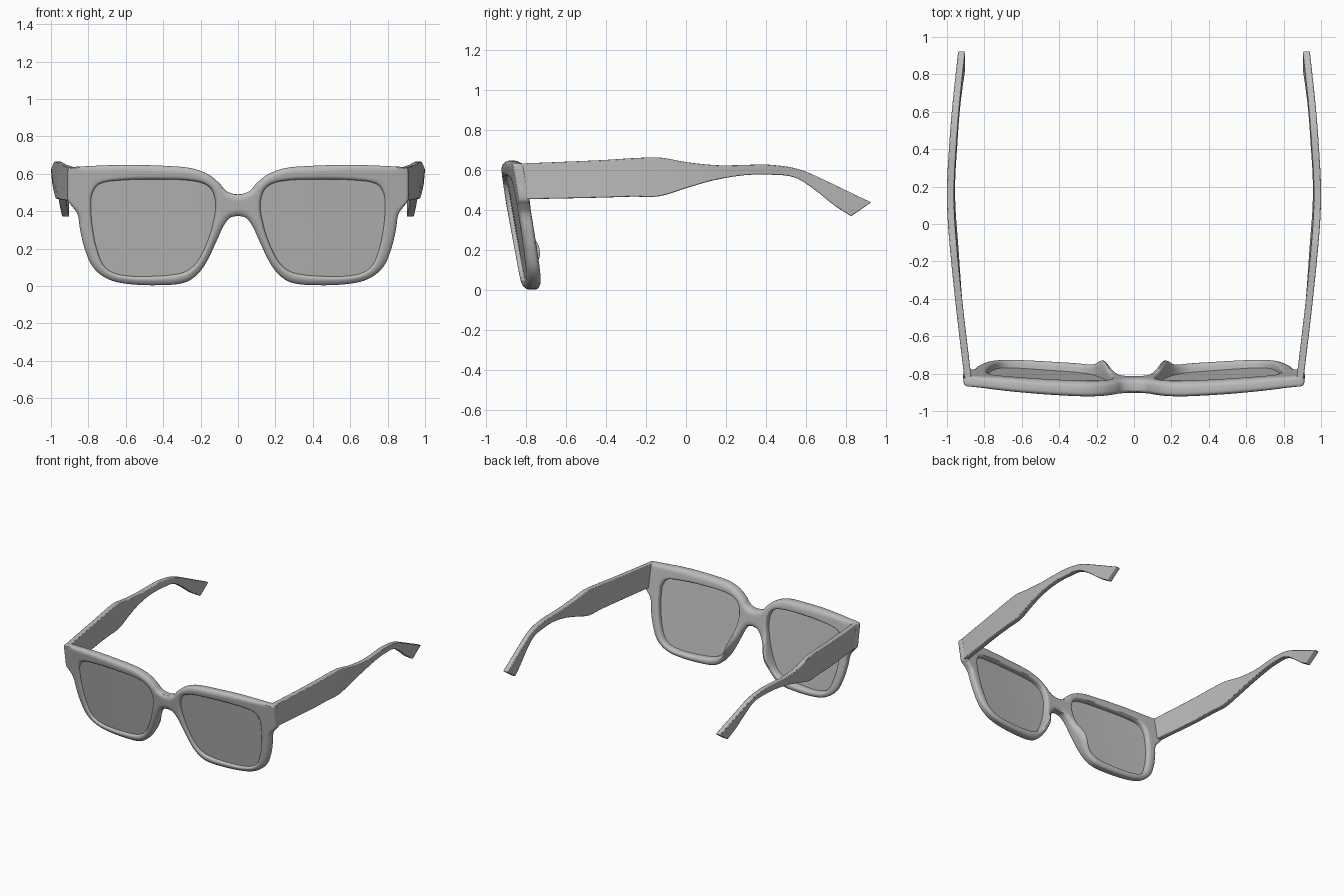
import bpy
import bmesh
import math
from mathutils import Vector

if "Cube" in bpy.data.objects:
    bpy.data.objects.remove(bpy.data.objects["Cube"])

grey = bpy.data.materials.new("plain grey")
grey.use_nodes = True
colour = (0.5, 0.5, 0.5, 1)
grey.diffuse_color = colour
grey.node_tree.nodes["Principled BSDF"].inputs["Base Color"].default_value = colour


def smooth(points, steps, closed=False):
    """Smooth curve through the points, with tangents scaled to each segment."""
    pts = [Vector(p) for p in points]
    n = len(pts)
    pick = (lambda i: pts[i % n]) if closed else (lambda i: pts[max(0, min(n - 1, i))])
    out = []
    for i in range(n if closed else n - 1):
        a, b, c, d = (pick(i + k) for k in (-1, 0, 1, 2))
        length = (c - b).length
        t0 = (c - a).normalized() * length
        t1 = (d - b).normalized() * length
        for s in range(steps):
            t = s / steps
            u = 1 - t
            out.append(b * (u * u * (1 + 2 * t)) + t0 * (t * u * u)
                       + c * (t * t * (3 - 2 * t)) - t1 * (t * t * u))
    if not closed:
        out.append(pts[-1])
    return out


def lookup(table, x):
    """Linear interpolation in a sorted table of pairs."""
    for (x0, y0), (x1, y1) in zip(table, table[1:]):
        if x <= x1:
            return y0 + (y1 - y0) * max(0, x - x0) / max(x1 - x0, 1e-9)
    return table[-1][1]


def finish(name, bm, bevel=0):
    bmesh.ops.recalc_face_normals(bm, faces=bm.faces)
    mesh = bpy.data.meshes.new(name)
    bm.to_mesh(mesh)
    bm.free()
    mesh.materials.append(grey)
    obj = bpy.data.objects.new(name, mesh)
    bpy.context.collection.objects.link(obj)
    bpy.ops.object.select_all(action='DESELECT')
    obj.select_set(True)
    bpy.context.view_layer.objects.active = obj
    bpy.ops.object.shade_smooth_by_angle(angle=math.radians(40))
    if bevel:
        mod = obj.modifiers.new("soft edges", 'BEVEL')
        mod.width, mod.segments, mod.limit_method = bevel, 2, 'ANGLE'
        mod.angle_limit = math.radians(40)
    mirror = obj.modifiers.new("other side", 'MIRROR')
    mirror.merge_threshold = 0.0005


# Half outline of the frame front, from the bridge top round to the bridge underside
outline = smooth([(0, .49), (.03, .494), (.065, .51), (.1, .55), (.16, .597), (.25, .63),
                  (.385, .642), (.6, .648), (.8, .641), (.9, .634), (.91, .625), (.912, .54),
                  (.91, .455), (.89, .43), (.858, .385), (.845, .305), (.82, .2),
                  (.775, .1), (.695, .037), (.58, .01), (.39, .005), (.28, .02),
                  (.215, .064), (.165, .134), (.11, .25), (.075, .325), (.04, .366),
                  (0, .375)], 5)
# Lens opening
opening = smooth([(.785, .41), (.78, .49), (.74, .545), (.63, .565), (.42, .57), (.23, .56),
                  (.15, .525), (.12, .44), (.135, .33), (.175, .21), (.23, .115), (.3, .07),
                  (.47, .052), (.63, .06), (.71, .1), (.755, .2), (.78, .33)], 10, True)
centre = Vector((.45, .32))


def angle(p):
    return math.atan2(p.y - centre.y, p.x - centre.x)


polar = sorted((angle(p), (p - centre).length) for p in opening)
turn = 2 * math.pi
polar = [(polar[-1][0] - turn, polar[-1][1])] + polar + [(polar[0][0] + turn, polar[0][1])]


def thickness(x):
    return .08 - .025 * (x / .9) ** 4


def middle(x, z):
    """Depth of the curved, tilted mid surface of the front."""
    return -.93 + .065 * (x / .9) ** 2 + .17 * (.62 - z) + thickness(x) / 2


def rounding(d, radius, edge):
    return edge + (1 - edge) * math.sqrt(1 - (1 - min(d / radius, 1)) ** 2)


# Frame front: rings of points between the opening and the outline, front and back
seam = [Vector((0, .375 + .115 * (1 - math.cos(math.pi * k / 12)) / 2)) for k in range(1, 12)]
loop = outline + seam
bm = bmesh.new()
rows = []
for p in loop:
    ray = p - centre
    inner = centre + ray.normalized() * lookup(polar, angle(p))
    width = (p - inner).length
    scale = min(1, width / .085)
    edge = [d * scale for d in (0, .003, .009, .02, .035)]
    dists = edge + [width * f for f in (.5,)] + [width - d for d in reversed(edge)]
    if width > .15:
        dists[5:6] = [edge[-1] + (width - 2 * edge[-1]) * k / 4 for k in (1, 2, 3)]
    else:
        dists[5:6] = [edge[-1] + (width - 2 * edge[-1]) * k / 4 for k in (1, 2, 3)]
    row = []
    for d in dists:
        q = inner + (p - inner) * (d / width)
        to_edge = min((q - o).length for o in outline)
        radius = lookup([(0, .035), (.8, .035), (.89, .01)], q.x)
        g = min(rounding(to_edge, radius, .35), rounding(d, .016, .5))
        half = thickness(q.x) / 2 * g
        # Nose pads swell out of the back
        pad = .05 * g * math.exp(-((q.x - .17) / .06) ** 2 - ((q.y - .21) / .1) ** 2)
        y = middle(q.x, q.y)
        row.append((bm.verts.new((q.x, y - half, q.y)),
                    bm.verts.new((q.x, y + half + pad, q.y))))
    rows.append(row)
for i, row in enumerate(rows):
    nxt = rows[(i + 1) % len(rows)]
    for j in range(len(row) - 1):
        for side in (0, 1):
            bm.faces.new((row[j][side], nxt[j][side], nxt[j + 1][side], row[j + 1][side]))
    bm.faces.new((row[0][0], row[0][1], nxt[0][1], nxt[0][0]))
    if i < len(outline) - 1:
        bm.faces.new((row[-1][0], row[-1][1], nxt[-1][1], nxt[-1][0]))
finish("frame_front", bm)

# Lenses: thin curved sheets set into the openings
bm = bmesh.new()
for offset in (-.018, -.004):
    def lens_point(q):
        return bm.verts.new((q.x, middle(q.x, q.y) + offset, q.y))
    hub = lens_point(centre)
    rings = [[lens_point(centre + (p - centre) * f) for p in opening]
             for f in (.25, .5, .75, 1.01)]
    for i in range(len(opening)):
        k = (i + 1) % len(opening)
        bm.faces.new((hub, rings[0][i], rings[0][k]))
        for a, b in zip(rings, rings[1:]):
            bm.faces.new((a[i], a[k], b[k], b[i]))
finish("lenses", bm)

# Temple arms: matching top and bottom side profiles (depth, height)
top = smooth([(-.845, .633), (-.435, .65), (-.235, .662), (-.125, .663), (.005, .64),
              (.165, .625), (.3, .627), (.415, .628), (.565, .605), (.715, .54),
              (.85, .475), (.925, .44)], 5)
bottom = smooth([(-.815, .455), (-.435, .463), (-.27, .468), (-.135, .47), (.015, .515),
                 (.14, .55), (.29, .575), (.415, .578), (.54, .565), (.64, .505),
                 (.74, .425), (.825, .37)], 5)
outer = smooth([(-.85, .904), (-.4, .957), (0, .995), (.2, 1), (.4, .99),
                (.6, .975), (.93, .94)], 6)
lean = [(-.4, 0), (.6, .16), (1, .16)]
bm = bmesh.new()
sections = []
for t, b in zip(top, bottom):
    section = []
    for p, drop, inset in ((t, 0, 0), (b, t.y - b.y, 0), (b, t.y - b.y, 1), (t, 0, 1)):
        x = lookup(outer, p.x) - lookup(lean, p.x) * drop - inset * .038
        section.append(bm.verts.new((x, p.x, p.y)))
    sections.append(section)
for a, b in zip(sections, sections[1:]):
    for k in range(4):
        m = (k + 1) % 4
        bm.faces.new((a[k], a[m], b[m], b[k]))
bm.faces.new(sections[0])
bm.faces.new(sections[-1])
finish("temple_arms", bm, .005)
